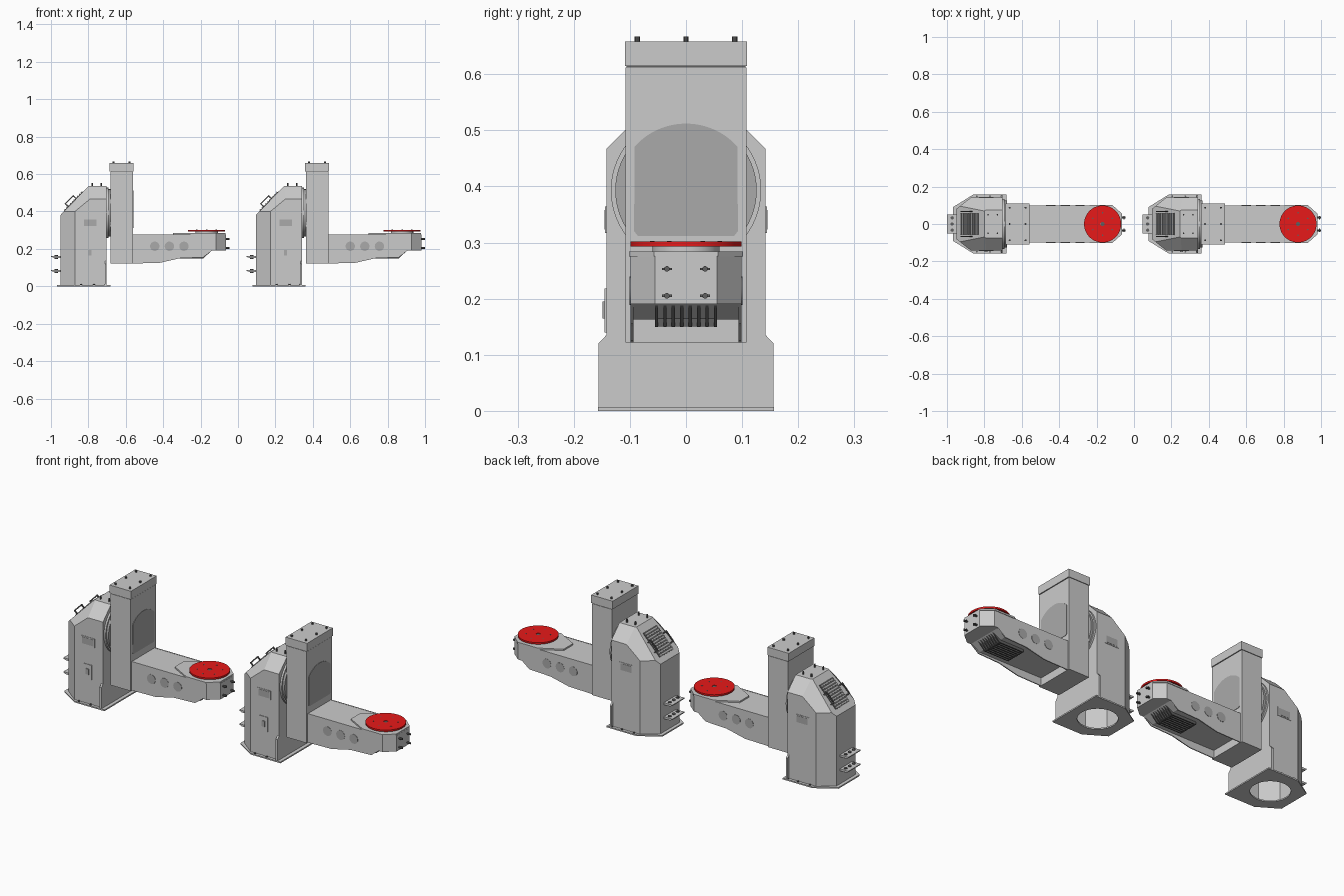
import bpy, bmesh, math
from mathutils import Vector

if "Cube" in bpy.data.objects:
    bpy.data.objects.remove(bpy.data.objects["Cube"])

parts, round_parts = [], []
AXES = {'x': lambda a, b, t: (t, a, b), 'y': lambda a, b, t: (a, t, b), 'z': lambda a, b, t: (a, b, t)}


def material(name, rgb):
    m = bpy.data.materials.new(name)
    m.diffuse_color = (*rgb, 1)
    m.use_nodes = True
    m.node_tree.nodes["Principled BSDF"].inputs["Base Color"].default_value = m.diffuse_color
    return m


red = material("red_paint", (0.8, 0.01, 0.01))
dark = material("dark_grey", (0.12, 0.12, 0.12))
mid = material("mid_grey", (0.4, 0.4, 0.4))


def prism(name, pts, axis, lo, hi, mat=None, cuts=(), open_bottom=False):
    """Extrude a 2D outline along an axis, then trim it with planes (point, normal)."""
    bm = bmesh.new()
    f = AXES[axis]
    a = [bm.verts.new(f(*p, lo)) for p in pts]
    b = [bm.verts.new(f(*p, hi)) for p in pts]
    n = len(pts)
    bm.faces.new(a)
    bm.faces.new(b)
    for i in range(n):
        j = (i + 1) % n
        bm.faces.new((a[i], a[j], b[j], b[i]))
    for co, no in cuts:
        r = bmesh.ops.bisect_plane(bm, geom=bm.verts[:] + bm.edges[:] + bm.faces[:],
                                   plane_co=co, plane_no=Vector(no).normalized(), clear_outer=True)
        edges = [e for e in r['geom_cut'] if isinstance(e, bmesh.types.BMEdge)]
        if edges:
            bmesh.ops.holes_fill(bm, edges=edges)
    bmesh.ops.recalc_face_normals(bm, faces=bm.faces[:])
    if open_bottom:
        bm.faces.ensure_lookup_table()
        bmesh.ops.delete(bm, geom=[q for q in bm.faces if q.normal.z < -0.9], context='FACES_ONLY')
    me = bpy.data.meshes.new(name)
    bm.to_mesh(me)
    bm.free()
    o = bpy.data.objects.new(name, me)
    bpy.context.collection.objects.link(o)
    if mat:
        me.materials.append(mat)
    parts.append(o)
    return o


def box(name, x, y, z, mat=None):
    return prism(name, [(x[0], y[0]), (x[1], y[0]), (x[1], y[1]), (x[0], y[1])], 'z', *z, mat)


def cyl(name, c, r, axis, lo, hi, mat=None, seg=48):
    pts = [(c[0] + r * math.cos(2 * math.pi * i / seg), c[1] + r * math.sin(2 * math.pi * i / seg))
           for i in range(seg)]
    o = prism(name, pts, axis, lo, hi, mat)
    round_parts.append(o)
    return o


def mirrored(pts):
    """Outline symmetric in its second coordinate."""
    return pts + [(a, -b) for a, b in reversed(pts)]


def bore(o, c, r, axis, lo, hi):
    """Cut a round hole and bake the result."""
    tool = cyl("bore_cutter", c, r, axis, lo, hi)
    parts.remove(tool)
    round_parts.remove(tool)
    tool.hide_render = True
    mod = o.modifiers.new("bore", 'BOOLEAN')
    mod.operation, mod.object, mod.solver = 'DIFFERENCE', tool, 'EXACT'
    dg = bpy.context.evaluated_depsgraph_get()
    me = bpy.data.meshes.new_from_object(o.evaluated_get(dg))
    o.modifiers.clear()
    o.data = me
    bpy.data.objects.remove(tool)


def slope(u, v):
    """Point on the sloped rear hood: u up the slope, v outwards."""
    return (-0.95 + 0.695 * u - 0.719 * v, 0.38 + 0.719 * u + 0.695 * v)


# Base flange with cable opening and anchor bolts
flange = prism("base_flange", mirrored([(-0.968, 0.09), (-0.86, 0.157), (-0.683, 0.157)]), 'z', 0, 0.007)
bore(flange, (-0.825, 0), 0.095, 'z', -0.05, 0.05)
for s in (-1, 1):
    for x in (-0.84, -0.77, -0.71):
        cyl("anchor_bolt", (x, s * 0.149), 0.005, 'z', 0.006, 0.012, dark, 8)

# Pedestal cabinet: octagonal plan, trimmed by hood planes
hood = [((-0.95, 0, 0.38), (-0.719, 0, 0.695))]
for s in (-1, 1):
    hood += [((0, s * 0.142, 0.467), (0, s, 1)), ((-0.911, s * 0.111, 0.40), (-0.62, s * 0.78, 0.75))]
prism("pedestal_cabinet", mirrored([(-0.95, 0.08), (-0.872, 0.142), (-0.71, 0.142)]), 'z', 0.006, 0.535,
      cuts=hood, open_bottom=True)
front = [(0.156, 0.007), (0.156, 0.12), (0.142, 0.135), (0.142, 0.467), (0.074, 0.535)]
prism("pedestal_front_plate", front + [(-a, b) for a, b in reversed(front)], 'x', -0.712, -0.702)

# Hood vent slats, handles and lifting eyes
prism("vent_panel", [slope(*p) for p in ((0.03, 0), (0.175, 0), (0.175, 0.002), (0.03, 0.002))],
      'y', -0.058, 0.058, dark)
for i in range(10):
    u = 0.035 + i * 0.014
    prism("vent_slat", [slope(u, 0), slope(u + 0.008, 0), slope(u + 0.008, 0.007), slope(u, 0.005)],
          'y', -0.055, 0.055)
for s in (-1, 1):
    loop = [(0.06, 0), (0.06, 0.026), (0.125, 0.026), (0.125, 0), (0.119, 0), (0.119, 0.020), (0.066, 0.020), (0.066, 0)]
    prism("hood_handle", [slope(*p) for p in loop], 'y', s * 0.066 - 0.003, s * 0.066 + 0.003, dark)
    for x in (-0.78, -0.73):
        cyl("lifting_bolt", (x, s * 0.05), 0.004, 'z', 0.535, 0.552, dark, 10)
    # Side access plate
    box("side_plate", (-0.83, -0.75), sorted((s * 0.141, s * 0.144)), (0.317, 0.364))
    box("side_plate_inset", (-0.823, -0.757), sorted((s * 0.143, s * 0.1452)), (0.323, 0.358), mid)
box("switch_plate", (-0.815, -0.767), (-0.145, -0.141), (0.14, 0.218))
box("switch", (-0.80, -0.782), (-0.149, -0.144), (0.165, 0.195), mid)

# Rear connector shelves
for z in (0.16, 0.085):
    prism("connector_shelf", [(-1.0, z + 0.003), (-0.95, z + 0.003), (-0.95, z - 0.008), (-0.985, z - 0.008), (-1.0, z - 0.002)],
          'y', -0.052, 0.052)
    for y in (-0.033, 0, 0.033):
        cyl("connector_plug", (-0.972, y), 0.009, 'z', z - 0.014, z + 0.007, dark, 12)

# Tilt bearing
cyl("tilt_bearing_flange", (0, 0.393), 0.134, 'x', -0.703, -0.692, seg=64)
cyl("tilt_bearing_hub", (0, 0.393), 0.126, 'x', -0.693, -0.68, mid, 64)

# Column, cap and cap bolts
box("column", (-0.682, -0.562), (-0.108, 0.108), (0.122, 0.612))
box("column_cap", (-0.686, -0.559), (-0.109, 0.109), (0.615, 0.658))
box("cap_seam", (-0.68, -0.564), (-0.106, 0.106), (0.611, 0.616), dark)
for x in (-0.665, -0.58):
    for y in (-0.087, 0, 0.087):
        cyl("cap_bolt", (x, y), 0.005, 'z', 0.657, 0.667, dark, 10)
arc = [(0.122 * math.sin(t * 0.085), 0.391 + 0.121 * math.cos(t * 0.085)) for t in range(-10, 11)]
prism("column_cover", [(-0.086, 0.312), (-0.0925, 0.32)] + arc + [(0.0925, 0.32), (0.086, 0.312)],
      'x', -0.563, -0.560, mid)

# Arm: core, deeper side plates, chamfered nose
nose = [((-0.118, s * 0.1, 0), (0.045, s * 0.053, 0)) for s in (-1, 1)]
prism("arm_core", [(-0.563, 0.276), (-0.065, 0.276), (-0.065, 0.19), (-0.14, 0.19), (-0.19, 0.163), (-0.563, 0.163)],
      'y', -0.095, 0.095, cuts=nose)
side = [(-0.563, 0.277), (-0.065, 0.277), (-0.065, 0.19), (-0.14, 0.19), (-0.185, 0.155), (-0.31, 0.15), (-0.42, 0.125), (-0.563, 0.122)]
for s in (-1, 1):
    prism("arm_side_plate", side, 'y', *sorted((s * 0.094, s * 0.099)), cuts=nose)
    for x in (-0.445, -0.367, -0.289):
        cyl("arm_port_cover", (x, 0.214), 0.025, 'y', *sorted((s * 0.098, s * 0.1005)), mid, 32)
    for z in (0.205, 0.253):
        cyl("nose_bolt", (s * 0.034, z), 0.005, 'x', -0.066, -0.045, dark, 10)
        box("nose_bolt_wing", (-0.056, -0.05), (s * 0.034 - 0.009, s * 0.034 + 0.009), (z - 0.002, z + 0.002), dark)

# Underside cooling grille
for i in range(8):
    y = -0.0525 + i * 0.015
    prism("grille_rib", [(-0.33, 0.165), (-0.14, 0.192), (-0.185, 0.149), (-0.33, 0.149)], 'y', y - 0.003, y + 0.003, dark)
for x in (-0.33, -0.195):
    box("grille_crossbar", (x, x + 0.008), (-0.055, 0.055), (0.15, 0.165), dark)

# Turntable: mount plate, hub, red faceplate
prism("turntable_mount", mirrored([(-0.347, 0.04), (-0.235, 0.102), (-0.117, 0.102), (-0.066, 0.057)]), 'z', 0.275, 0.284)
cyl("turntable_hub", (-0.168, 0), 0.06, 'z', 0.283, 0.295)
plate = cyl("turntable_faceplate", (-0.168, 0), 0.099, 'z', 0.293, 0.302, red, 64)
bore(plate, (-0.168, 0), 0.011, 'z', 0.2, 0.4)
cyl("turntable_centre", (-0.168, 0), 0.0105, 'z', 0.29, 0.300, dark, 24)
for i in range(6):
    a = math.radians(60 * i + 30)
    cyl("faceplate_screw", (-0.168 + 0.06 * math.cos(a), 0.06 * math.sin(a)), 0.004, 'z', 0.3, 0.3028, dark, 8)

# Smooth round parts
for o in round_parts:
    o.select_set(True)
bpy.context.view_layer.objects.active = round_parts[0]
bpy.ops.object.shade_smooth_by_angle()

# Second identical positioner
for o in parts:
    c = o.copy()
    c.location.x += 1.045
    bpy.context.collection.objects.link(c)
